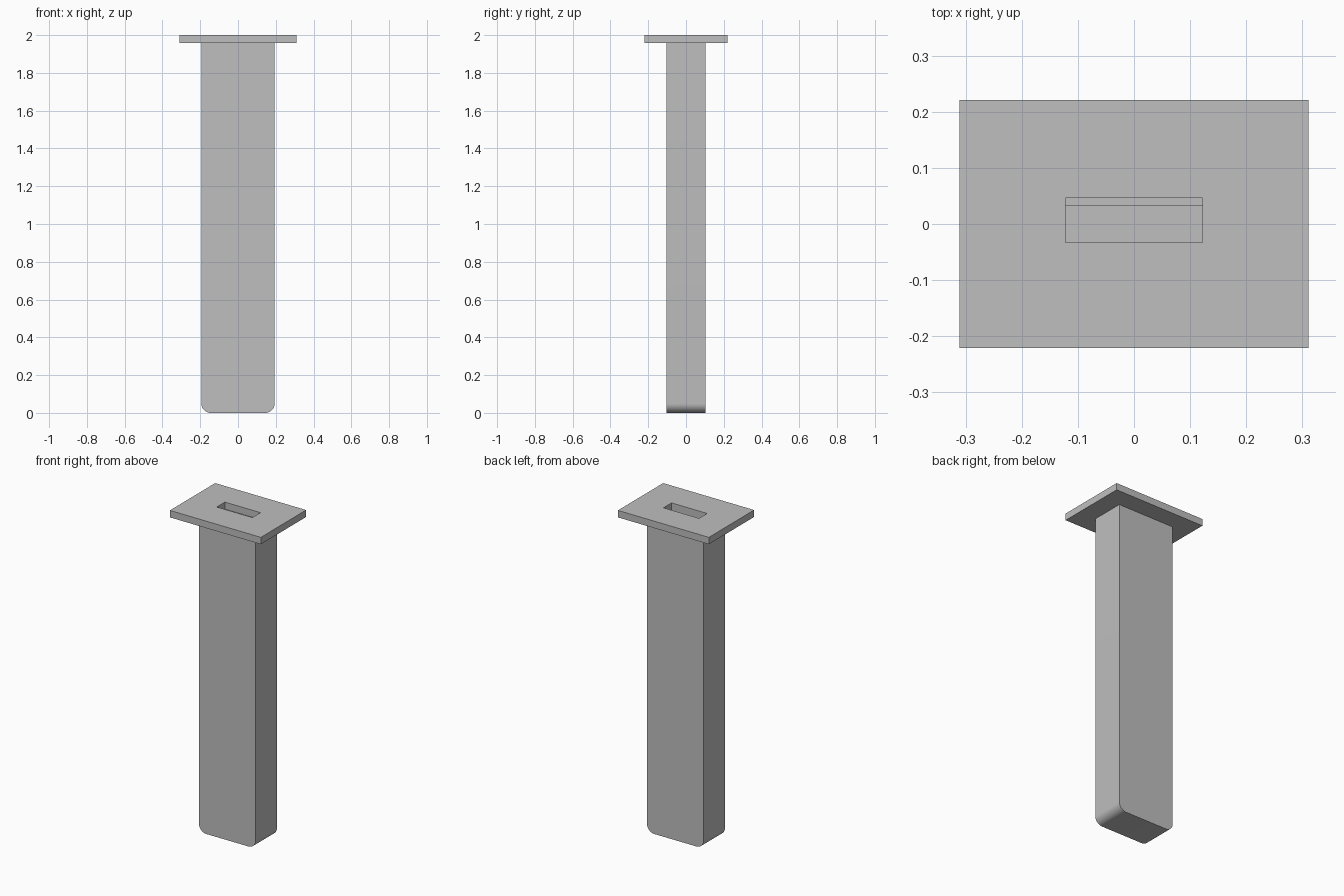
import bpy, bmesh, math

cube = bpy.data.objects.get("Cube")
if cube:
    bpy.data.objects.remove(cube, do_unlink=True)

grey = bpy.data.materials.new("plain grey")
grey.use_nodes = True
colour = (0.52, 0.52, 0.52, 1)
grey.diffuse_color = colour
grey.node_tree.nodes["Principled BSDF"].inputs["Base Color"].default_value = colour

PLATE_BOTTOM, TOP = 1.957, 2.0
HOLE_X, HOLE_Y = 0.122, 0.033


def box(name, x, y0, y1, z0, z1):
    """Box symmetric in x, spanning y0..y1 and z0..z1."""
    bm = bmesh.new()
    bmesh.ops.create_cube(bm, size=1)
    for v in bm.verts:
        v.co.x *= 2 * x
        v.co.y = y0 if v.co.y < 0 else y1
        v.co.z = z0 if v.co.z < 0 else z1
    mesh = bpy.data.meshes.new(name)
    bm.to_mesh(mesh)
    bm.free()
    obj = bpy.data.objects.new(name, mesh)
    bpy.context.collection.objects.link(obj)
    mesh.materials.append(grey)
    return obj


def cut(target, cutter):
    """Cut a hole, then discard the cutter."""
    mod = target.modifiers.new("slot", "BOOLEAN")
    mod.object = cutter
    mod.solver = "EXACT"
    bpy.context.view_layer.objects.active = target
    bpy.ops.object.modifier_apply(modifier=mod.name)
    bpy.data.objects.remove(cutter, do_unlink=True)


# Post, with its two lower side corners rounded
post = box("post", 0.194, -0.104, 0.104, 0, PLATE_BOTTOM)
bm = bmesh.new()
bm.from_mesh(post.data)
corners = [e for e in bm.edges
           if all(v.co.z < 0.01 for v in e.verts)
           and abs(e.verts[0].co.x - e.verts[1].co.x) < 0.01]
bmesh.ops.bevel(bm, geom=corners, offset=0.05, segments=10,
                profile=0.5, affect="EDGES")
bm.to_mesh(post.data)
bm.free()
cut(post, box("post_slot", HOLE_X, -HOLE_Y, HOLE_Y, 1.65, TOP + 0.1))

# Top plate, whose slot is wider at the back and leaves a ledge
plate = box("top_plate", 0.311, -0.221, 0.221, PLATE_BOTTOM, TOP)
cut(plate, box("plate_slot", HOLE_X, -HOLE_Y, 0.046, 1.9, TOP + 0.1))

# Smooth the rounded corners, keep the rest crisp
bpy.ops.object.select_all(action="DESELECT")
for obj in (post, plate):
    obj.select_set(True)
bpy.context.view_layer.objects.active = post
bpy.ops.object.shade_smooth_by_angle(angle=math.radians(30))
